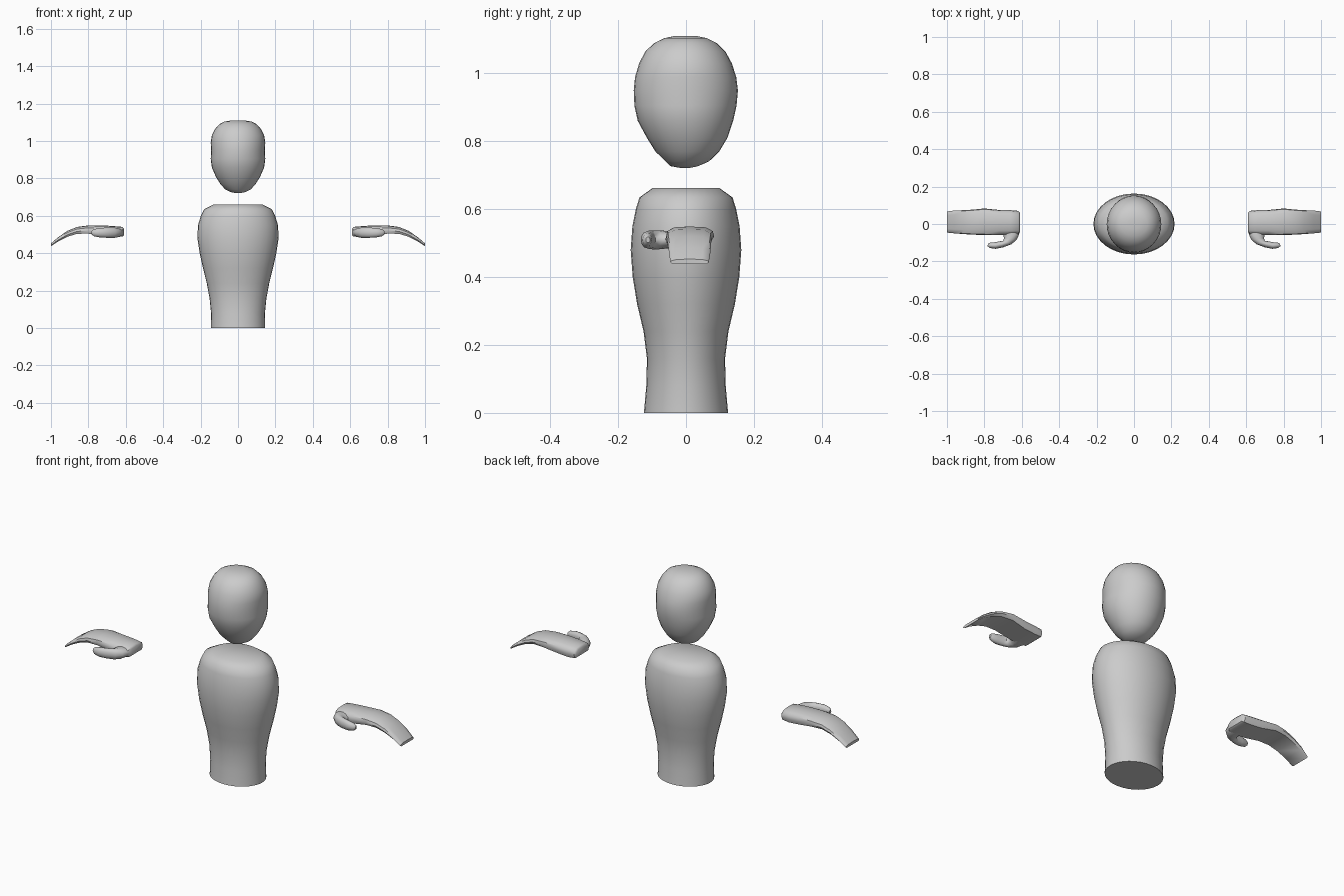
import bpy, bmesh, math
from mathutils import Vector

if "Cube" in bpy.data.objects:
    bpy.data.objects.remove(bpy.data.objects["Cube"])

grey = bpy.data.materials.new("light_grey")
grey.diffuse_color = (0.6, 0.6, 0.6, 1)
grey.use_nodes = True
grey.node_tree.nodes["Principled BSDF"].inputs["Base Color"].default_value = grey.diffuse_color


def loft(name, rings, angle=40):
    """Bridge equal-length rings of points and cap both ends."""
    bm = bmesh.new()
    loops = [[bm.verts.new(p) for p in r] for r in rings]
    n = len(loops[0])
    for a, b in zip(loops, loops[1:]):
        for i in range(n):
            j = (i + 1) % n
            bm.faces.new((a[i], a[j], b[j], b[i]))
    bm.faces.new(loops[0][::-1])
    bm.faces.new(loops[-1])
    bmesh.ops.recalc_face_normals(bm, faces=bm.faces)
    me = bpy.data.meshes.new(name)
    bm.to_mesh(me)
    bm.free()
    ob = bpy.data.objects.new(name, me)
    bpy.context.collection.objects.link(ob)
    me.materials.append(grey)
    bpy.ops.object.select_all(action='DESELECT')
    ob.select_set(True)
    bpy.context.view_layer.objects.active = ob
    bpy.ops.object.shade_smooth_by_angle(angle=math.radians(angle))
    return ob


def ellipse(z, rx, back, front, n=32):
    """Horizontal ring spanning -front..back in y."""
    cy, ry = (back - front) / 2, (back + front) / 2
    return [(rx * math.cos(t), cy + ry * math.sin(t), z)
            for t in (2 * math.pi * i / n for i in range(n))]


# Torso: (height, half width, half depth)
torso = [(0, .145, .124), (.08, .144, .117), (.16, .152, .115), (.24, .167, .125),
         (.32, .187, .144), (.40, .205, .157), (.48, .217, .163), (.55, .214, .158),
         (.60, .199, .148), (.635, .181, .137), (.662, .129, .099)]
loft("torso", [ellipse(z, w, d, d) for z, w, d in torso], 42)

# Head: (height, half width, back, front)
head = [(.721, .008, .008, .012), (.727, .04, .036, .046), (.741, .068, .068, .06),
        (.77, .094, .098, .09), (.81, .119, .122, .115), (.86, .14, .139, .142),
        (.905, .146, .149, .152), (.95, .143, .153, .154), (.99, .146, .148, .15),
        (1.03, .14, .135, .138), (1.065, .122, .116, .12), (1.09, .1, .09, .093),
        (1.104, .072, .062, .064), (1.111, .03, .028, .03)]
loft("head", [ellipse(*r) for r in head], 60)


# Mitten palm: (x, front y, back y, bottom z, top z)
def palm_ring(x, y0, y1, z0, z1):
    d, h = y1 - y0, z1 - z0
    shape = [(.06, 0), (.94, 0), (1, .35), (.97, .7), (.82, .95),
             (.5, 1), (.18, .95), (.03, .7), (0, .35)]
    return [(x, y0 + u * d, z0 + v * h) for u, v in shape]


palm = [(.61, -.045, .06, .495, .532), (.618, -.056, .07, .489, .541),
        (.66, -.06, .074, .487, .545), (.72, -.06, .075, .492, .549),
        (.80, -.059, .083, .505, .549), (.86, -.057, .077, .504, .541),
        (.91, -.054, .074, .489, .521), (.96, -.05, .072, .464, .487),
        (1.0, -.046, .067, .438, .453)]

# Curled thumb: (outer xy, inner xy, half height)
thumb = [((.612, -.02), (.715, -.02), .022), ((.614, -.055), (.698, -.062), .026),
         ((.627, -.084), (.695, -.075), .028), ((.655, -.108), (.70, -.09), .028),
         ((.70, -.125), (.715, -.092), .027), ((.74, -.133), (.742, -.097), .025),
         ((.772, -.128), (.769, -.1), .019), ((.783, -.118), (.781, -.106), .009)]


def thumb_ring(outer, inner, h, n=12):
    a, b = Vector((*outer, .51)), Vector((*inner, .51))
    mid, half = (a + b) / 2, (a - b) / 2
    return [mid + half * math.cos(t) + Vector((0, 0, h * math.sin(t)))
            for t in (2 * math.pi * i / n for i in range(n))]


# Hands, mirrored left and right
for side, s in (("right", 1), ("left", -1)):
    for part, rings in (("palm", [palm_ring(*p) for p in palm]),
                        ("thumb", [thumb_ring(*t) for t in thumb])):
        loft(f"{side}_{part}", [[(s * p[0], p[1], p[2]) for p in r] for r in rings], 45)
